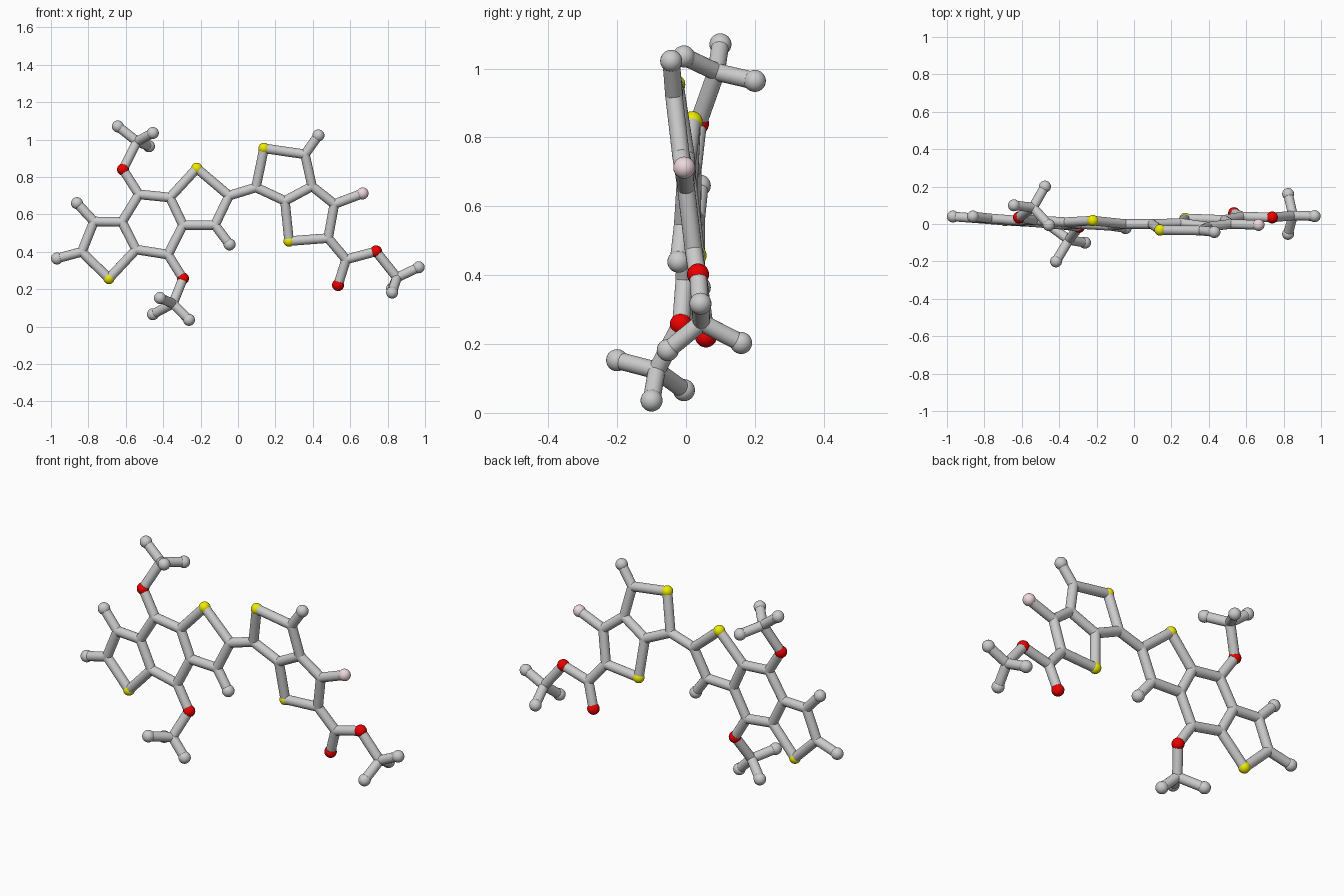
import bpy, bmesh
from mathutils import Vector, Matrix

if "Cube" in bpy.data.objects:
    bpy.data.objects.remove(bpy.data.objects["Cube"])

STICK_R = 0.0255

# Corner points: carbon joints of the fused rings and side groups
CARBON = {
    'a': (-.835, .03, .40), 'b': (-.77, .03, .562), 'c': (-.62, .018, .56),
    'd': (-.545, .01, .412), 'e': (-.53, .02, .707), 'f': (-.364, .01, .69),
    'g': (-.294, 0, .543), 'h': (-.374, -.005, .385), 'i': (-.048, 0, .70),
    'j': (-.123, -.01, .543), 'k': (.096, 0, .744), 'l': (.358, -.035, .921),
    'm': (.396, -.015, .75), 'n': (.251, .005, .672), 'p': (.515, .0, .655),
    'q': (.482, .022, .473), 'r': (.578, .04, .359),
    'm1': (-.54, .088, .99), 'm2': (-.348, -.085, .123), 'm3': (.85, .045, .262),
}
YELLOW = {'S1': (-.69, .018, .257), 'S2': (-.22, .018, .846),
          'S3': (.139, -.032, .953), 'S4': (.273, .03, .457)}
RED = {'O1': (-.615, .035, .84), 'O2': (-.294, -.015, .257),
       'O3': (.535, .058, .222), 'O4': (.738, .035, .402)}
PINK = {'F': (.666, -.005, .712)}
# Grey end balls, each with the corner it is attached to
ENDS = [('a', (-.968, .04, .364)), ('b', (-.861, .04, .66)),
        ('j', (-.045, -.022, .439)), ('l', (.43, -.043, 1.022)),
        ('m1', (-.642, .10, 1.07)), ('m1', (-.455, -.006, 1.035)),
        ('m1', (-.476, .20, .964)),
        ('m2', (-.455, -.006, .066)), ('m2', (-.417, -.20, .153)),
        ('m2', (-.262, -.10, .036)),
        ('m3', (.966, .042, .317)), ('m3', (.824, .16, .203)),
        ('m3', (.824, -.053, .182))]
BONDS = ('S1-a a-b b-c c-d d-S1 c-e e-f f-g g-h h-d f-S2 S2-i i-j j-g i-k '
         'k-S3 S3-l l-m m-n n-k n-S4 S4-q q-p p-m p-F q-r r-O3 r-O4 O4-m3 '
         'e-O1 O1-m1 h-O2 O2-m2')


def material(name, rgb):
    m = bpy.data.materials.new(name)
    m.diffuse_color = (*rgb, 1)
    m.use_nodes = True
    m.node_tree.nodes["Principled BSDF"].inputs["Base Color"].default_value = m.diffuse_color
    return m


def finish(bm, name, mat=None):
    me = bpy.data.meshes.new(name)
    bm.to_mesh(me)
    bm.free()
    me.shade_smooth()
    if mat:
        me.materials.append(mat)
    ob = bpy.data.objects.new(name, me)
    bpy.context.collection.objects.link(ob)
    return ob


def balls(points, r, name, mat=None):
    bm = bmesh.new()
    for p in points:
        bmesh.ops.create_uvsphere(bm, u_segments=24, v_segments=14, radius=r,
                                  matrix=Matrix.Translation(p))
    return finish(bm, name, mat)


def sticks(pairs, name):
    bm = bmesh.new()
    for a, b in pairs:
        a, b = Vector(a), Vector(b)
        d = b - a
        mat = Matrix.Translation((a + b) / 2) @ d.to_track_quat('Z', 'Y').to_matrix().to_4x4()
        bmesh.ops.create_cone(bm, cap_ends=False, segments=20, radius1=STICK_R,
                              radius2=STICK_R, depth=d.length, matrix=mat)
    return finish(bm, name)


pos = {**CARBON, **YELLOW, **RED, **PINK}

# Sticks of the frame and of the end balls
sticks([[pos[k] for k in s.split('-')] for s in BONDS.split()], 'frame_sticks')
sticks([(pos[k], p) for k, p in ENDS], 'end_sticks')

# Grey joints and end balls
balls(CARBON.values(), STICK_R, 'corner_joints')
balls([p for _, p in ENDS], .032, 'grey_end_balls')

# Coloured balls
balls(YELLOW.values(), .030, 'yellow_balls', material('yellow', (.85, .83, .0)))
balls(RED.values(), .032, 'red_balls', material('red', (.85, .0, .0)))
balls(PINK.values(), .032, 'pink_ball', material('pink', (.85, .68, .72)))
